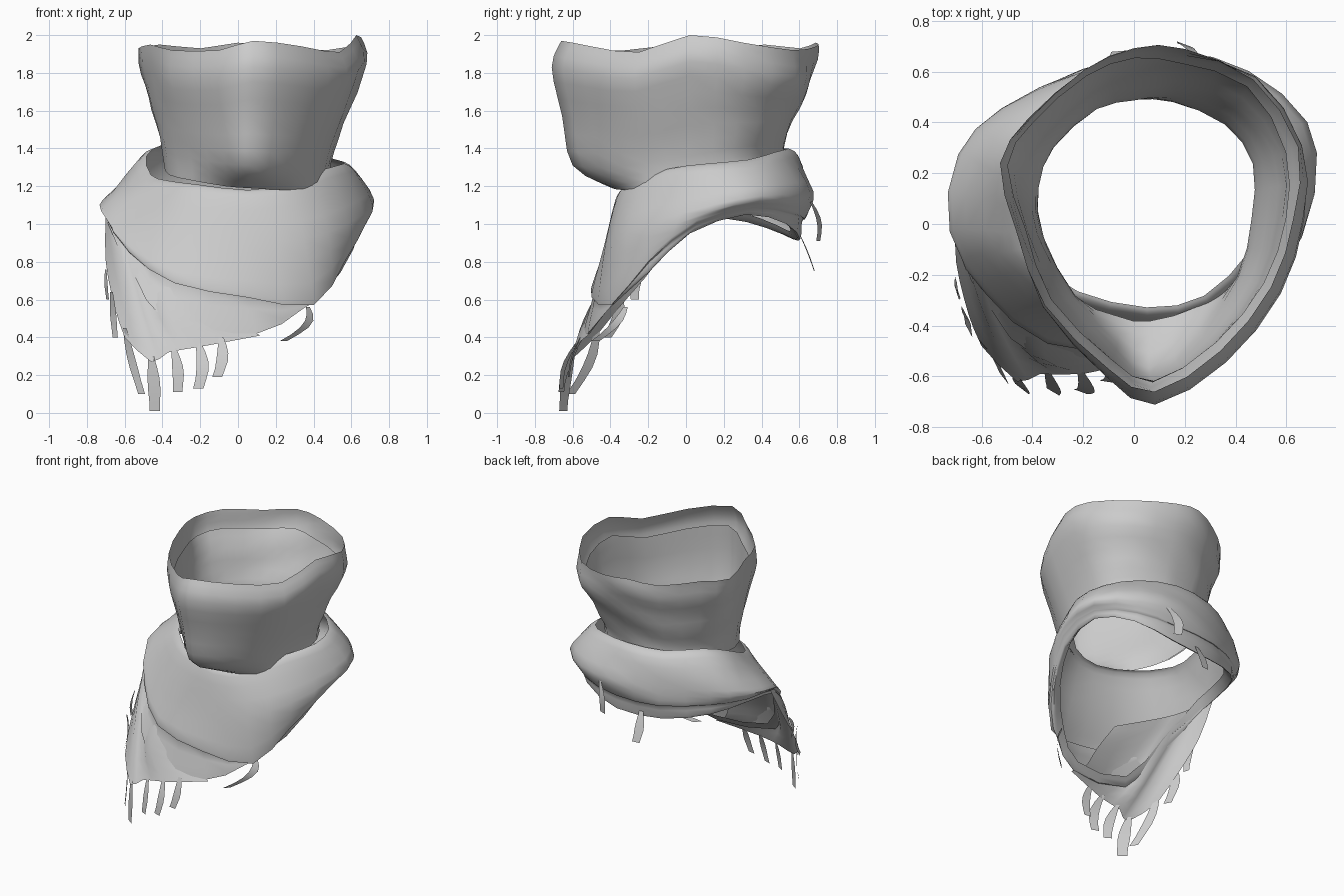
import bpy, bmesh, math
from mathutils import Vector

if "Cube" in bpy.data.objects:
    bpy.data.objects.remove(bpy.data.objects["Cube"], do_unlink=True)

cloth = bpy.data.materials.new("grey_cloth")
cloth.use_nodes = True
GREY = (0.6, 0.6, 0.6, 1)
cloth.diffuse_color = GREY
cloth.node_tree.nodes["Principled BSDF"].inputs["Base Color"].default_value = GREY

AXIS = Vector((0.05, 0.05, 0))


def spline(pts, closed, n):
    """Catmull-Rom resampling of a point row."""
    pts = [Vector(p) for p in pts]
    m = len(pts)
    get = (lambda i: pts[i % m]) if closed else (lambda i: pts[max(0, min(m - 1, i))])
    out = []
    for i in range(m if closed else m - 1):
        a, b, c, d = (get(i + k) for k in (-1, 0, 1, 2))
        for s in range(n):
            t = s / n
            out.append(0.5 * (2 * b + (c - a) * t + (2 * a - 5 * b + 4 * c - d) * t * t
                              + (3 * b - a - 3 * c + d) * t ** 3))
    return out if closed else out + [pts[-1]]


def sheet(name, rows, closed=True, wrinkle=0.0):
    """Cloth surface lofted through rows, listed from top to bottom."""
    rows = [spline(r, closed, 2) for r in rows]
    cols = [spline(c, False, 3) for c in zip(*rows)]
    bm = bmesh.new()
    grid = []
    for col in cols:
        line = []
        for p in col:
            q = p - AXIS
            ang = math.atan2(q.x, -q.y)
            k = 1 + wrinkle * (1 - math.cos(ang)) * math.sin(24 * p.z + 2.5 * math.sin(2 * ang))
            line.append(bm.verts.new((AXIS.x + q.x * k, AXIS.y + q.y * k, p.z)))
        grid.append(line)
    m = len(grid)
    for i in range(m if closed else m - 1):
        a, b = grid[i], grid[(i + 1) % m]
        for j in range(len(a) - 1):
            bm.faces.new((a[j], a[j + 1], b[j + 1], b[j]))
    finish(name, bm)


def finish(name, bm):
    me = bpy.data.meshes.new(name)
    bm.to_mesh(me)
    bm.free()
    me.materials.append(cloth)
    ob = bpy.data.objects.new(name, me)
    bpy.context.collection.objects.link(ob)
    for o in bpy.context.selected_objects:
        o.select_set(False)
    ob.select_set(True)
    bpy.context.view_layer.objects.active = ob
    bpy.ops.object.shade_smooth_by_angle(angle=math.radians(50))


def scaled(ring, k, dz=0.0):
    return [(AXIS.x + (x - AXIS.x) * k, AXIS.y + (y - AXIS.y) * k, z + dz) for x, y, z in ring]


def blend(a, b, t):
    return [tuple(Vector(p).lerp(Vector(q), t)) for p, q in zip(a, b)]


# Neck tube: rings run from the front round by +x
rim = [(0.08, -0.66, 1.97), (0.34, -0.5, 1.94), (0.54, -0.25, 1.91), (0.63, 0.02, 2.0),
       (0.64, 0.3, 1.96), (0.47, 0.57, 1.92), (0.2, 0.68, 1.94), (0, 0.69, 1.96),
       (-0.2, 0.61, 1.93), (-0.42, 0.42, 1.95), (-0.53, 0.24, 1.93), (-0.46, -0.03, 1.95),
       (-0.35, -0.32, 1.92), (-0.1, -0.57, 1.92)]
waist = [(0.06, -0.6, 1.31), (0.27, -0.45, 1.3), (0.43, -0.22, 1.32), (0.49, 0.02, 1.36),
         (0.5, 0.25, 1.4), (0.38, 0.42, 1.42), (0.16, 0.51, 1.42), (0, 0.51, 1.42),
         (-0.16, 0.48, 1.42), (-0.34, 0.32, 1.42), (-0.4, 0.15, 1.42), (-0.38, -0.06, 1.38),
         (-0.25, -0.3, 1.35), (-0.07, -0.5, 1.32)]
# The tube hem tucks inward at the front
hem = [(x, max(y, -0.4 + 0.3 * abs(x - 0.03)), z - 0.12) for x, y, z in scaled(waist, 0.97)]
# Below the rim the cloth swells toward the front and +x only
bulge = [scaled([p], 1.02 + 0.07 * (p[0] - p[1]), -0.14)[0] for p in rim]
middle = blend(bulge, waist, 0.5)
sheet("neck_tube", [rim, bulge, middle, waist, hem], wrinkle=0.007)

# Inner layer of the tube with its own lower rim
sheet("neck_lining", [scaled(rim, 0.94, -0.13), scaled(middle, 0.95), scaled(waist, 0.95),
                      scaled(hem, 0.98)], wrinkle=0.008)

# Draped shoulder layer
shoulder = [(0.05, -0.37, 1.14), (0.3, -0.32, 1.17), (0.5, -0.12, 1.25), (0.62, 0.12, 1.28),
            (0.58, 0.36, 1.3), (0.38, 0.52, 1.34), (0.1, 0.59, 1.36), (-0.2, 0.56, 1.36),
            (-0.45, 0.4, 1.38), (-0.54, 0.2, 1.32), (-0.52, -0.03, 1.22), (-0.42, -0.17, 1.19),
            (-0.25, -0.3, 1.17)]
wide = [(0.02, -0.43, 0.9), (0.35, -0.39, 0.92), (0.58, -0.2, 1.0), (0.71, 0.14, 1.1),
        (0.68, 0.4, 1.15), (0.45, 0.6, 1.16), (0.15, 0.67, 1.17), (-0.2, 0.61, 1.17),
        (-0.52, 0.46, 1.17), (-0.68, 0.28, 1.15), (-0.71, -0.02, 1.09), (-0.56, -0.22, 0.98),
        (-0.32, -0.39, 0.9)]
# Overlapping swag line, strongest across the front
swag = [(0.05, -0.5, 0.63), (0.4, -0.4, 0.6), (0.57, -0.2, 0.82), (0.69, 0.06, 1.02),
        (0.66, 0.36, 1.1), (0.45, 0.57, 1.07), (0.15, 0.64, 1.04), (-0.2, 0.6, 1.04),
        (-0.52, 0.44, 1.07), (-0.68, 0.24, 1.08), (-0.71, -0.06, 1.05), (-0.58, -0.28, 0.86),
        (-0.34, -0.47, 0.7)]
lower = [(0.1, -0.52, 0.42), (0.33, -0.41, 0.55), (0.54, -0.2, 0.74), (0.63, 0.02, 0.95),
         (0.62, 0.32, 1.05), (0.44, 0.53, 1.0), (0.15, 0.6, 0.92), (-0.2, 0.57, 0.92),
         (-0.5, 0.42, 0.98), (-0.65, 0.2, 1.03), (-0.69, -0.09, 1.0), (-0.56, -0.34, 0.75),
         (-0.37, -0.53, 0.47)]
sheet("shoulder_drape", [scaled(shoulder, 0.9, 0.04), shoulder, wide, swag,
                         scaled(swag, 0.97, -0.02), lower, scaled(lower, 0.92, 0.05)],
      wrinkle=0.006)

# Hanging tail with a pointed tip and a long pleat, tucked under the drape
sheet("hanging_tail",
      [[(-0.7, 0.02, 1.08), (-0.67, -0.1, 1.04), (-0.58, -0.18, 0.98), (-0.45, -0.26, 0.92), (-0.15, -0.38, 0.8)],
       [(-0.7, -0.15, 0.8), (-0.61, -0.3, 0.8), (-0.52, -0.33, 0.75), (-0.36, -0.44, 0.68), (-0.05, -0.45, 0.62)],
       [(-0.65, -0.36, 0.55), (-0.54, -0.47, 0.53), (-0.45, -0.48, 0.5), (-0.34, -0.54, 0.5), (0.02, -0.49, 0.47)],
       [(-0.6, -0.48, 0.4), (-0.46, -0.62, 0.27), (-0.37, -0.59, 0.32), (-0.2, -0.59, 0.35), (0.12, -0.52, 0.41)]],
      closed=False)


def tassel(name, top, tip, width, bend):
    """Flat, curved strip that narrows at both ends."""
    top, tip = Vector(top), Vector(tip)
    out = Vector((top.x, top.y, 0)).normalized()
    side = Vector((-out.y, out.x, 0))
    bm = bmesh.new()
    pairs = []
    for i in range(6):
        t = i / 5
        p = top.lerp(tip, t) + (out * 0.5 + side) * bend * math.sin(t * math.pi)
        w = width * (0.3 + 0.4 * math.sin(min(1, t * 1.2) * math.pi * 0.75))
        pairs.append([bm.verts.new(p + side * s * w) for s in (-1, 1)])
    for a, b in zip(pairs, pairs[1:]):
        bm.faces.new((a[0], b[0], b[1], a[1]))
    finish(name, bm)


# Fringe along the tail and hem
fringe = [((-0.7, -0.22, 0.76), (-0.69, -0.27, 0.6), 0.04, 0.02),
          ((-0.67, -0.36, 0.64), (-0.65, -0.42, 0.4), 0.05, -0.03),
          ((-0.6, -0.47, 0.45), (-0.51, -0.61, 0.1), 0.05, -0.03),
          ((-0.46, -0.6, 0.3), (-0.44, -0.65, 0.01), 0.06, 0.01),
          ((-0.34, -0.58, 0.34), (-0.32, -0.66, 0.11), 0.05, 0.02),
          ((-0.21, -0.58, 0.37), (-0.21, -0.66, 0.13), 0.05, 0.03),
          ((-0.09, -0.56, 0.4), (-0.11, -0.62, 0.19), 0.045, 0.02),
          ((0.37, -0.32, 0.56), (0.24, -0.48, 0.38), 0.05, 0.06),
          ((0.25, 0.66, 1.12), (0.2, 0.7, 0.91), 0.05, 0.03),
          ((-0.05, 0.6, 0.95), (-0.06, 0.68, 0.75), 0.05, 0.01)]
for i, spec in enumerate(fringe):
    tassel(f"fringe_strand_{i + 1}", *spec)
